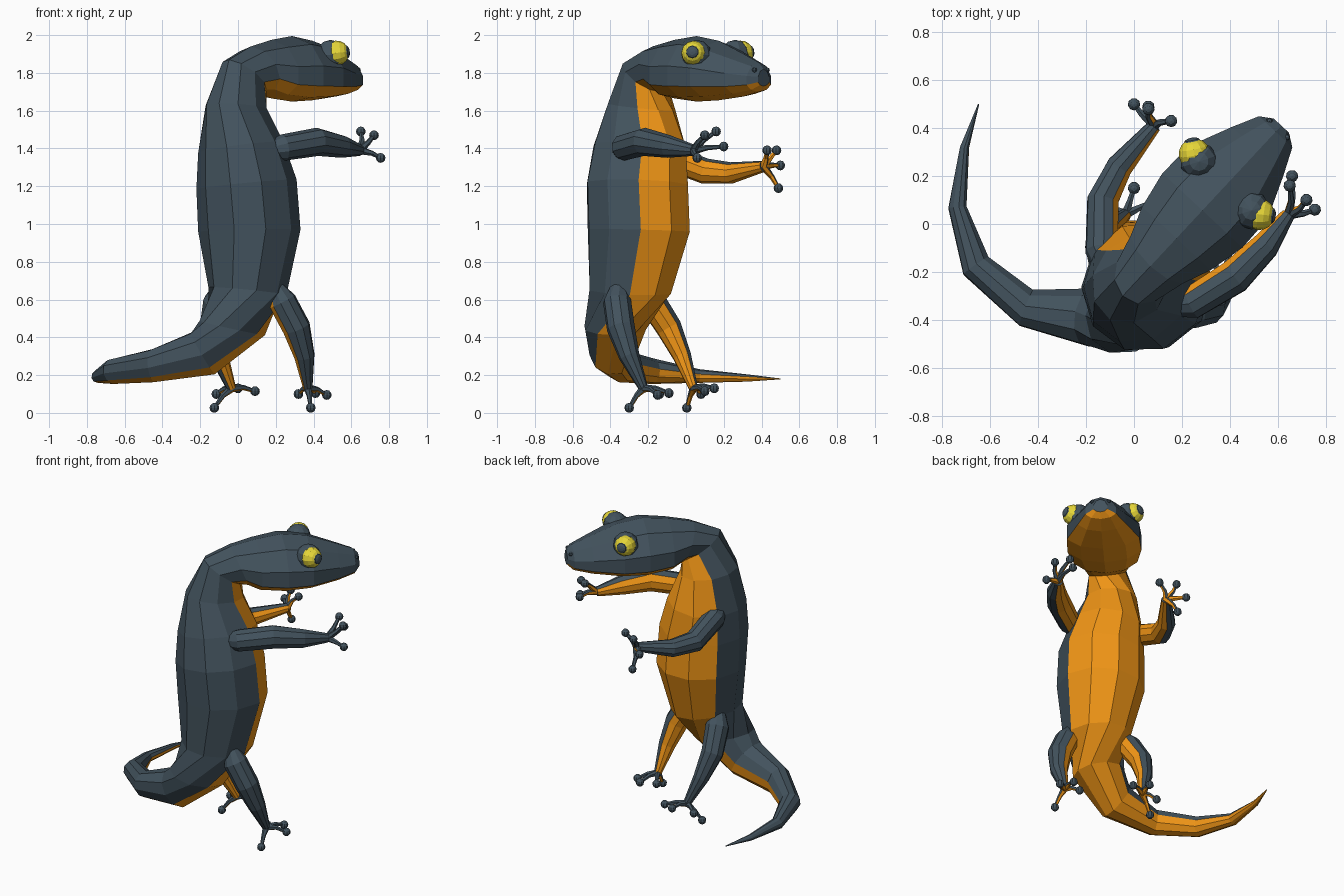
import bpy, bmesh
from math import sin, cos, pi
from mathutils import Vector as V

if "Cube" in bpy.data.objects:
    bpy.data.objects.remove(bpy.data.objects["Cube"])


def material(name, rgb):
    m = bpy.data.materials.new(name)
    m.diffuse_color = (*rgb, 1)
    m.use_nodes = True
    m.node_tree.nodes["Principled BSDF"].inputs["Base Color"].default_value = m.diffuse_color
    return m


DARK = material("slate", (0.055, 0.085, 0.11))
BELLY = material("orange", (0.87, 0.30, 0.008))
YELLOW = material("yellow", (0.80, 0.68, 0.04))


def make_object(name, bm, mats):
    bmesh.ops.recalc_face_normals(bm, faces=bm.faces)
    me = bpy.data.meshes.new(name)
    bm.to_mesh(me)
    bm.free()
    for m in mats:
        me.materials.append(m)
    ob = bpy.data.objects.new(name, me)
    bpy.context.collection.objects.link(ob)


def loft(bm, rings, n=10, belly=2):
    """rings: (centre, up axis, belly axis, side axis); belly faces get slot 1."""
    loops = []
    for c, up, down, side in rings:
        loop = []
        for i in range(n):
            a = 2 * pi * i / n
            k = cos(a)
            loop.append(bm.verts.new(c + side * sin(a) + (down * k if k > 0 else up * -k)))
        loops.append(loop)
    for a, b in zip(loops, loops[1:]):
        for i in range(n):
            j = (i + 1) % n
            f = bm.faces.new((a[i], a[j], b[j], b[i]))
            f.material_index = int(i < belly or i >= n - belly)
    for loop in (loops[0], loops[-1]):
        bm.faces.new(loop)


def tube(bm, pts, radii, toward, n=10):
    """Tapered tube whose orange side faces the given direction."""
    pts, rings = [V(p) for p in pts], []
    for i, p in enumerate(pts):
        t = (pts[min(i + 1, len(pts) - 1)] - pts[max(i - 1, 0)]).normalized()
        d = V(toward)
        d = (d - t * d.dot(t)).normalized() * radii[i]
        rings.append((p, -d, d, t.cross(d)))
    loft(bm, rings, n, 2 if n > 6 else 1)


def ball(name, centre, r, mat, axis=(0, 0, 1), flat=1.0, seg=10):
    bm = bmesh.new()
    bmesh.ops.create_uvsphere(bm, u_segments=seg, v_segments=seg * 2 // 3, radius=r)
    q = V(axis).to_track_quat('Z', 'Y')
    for v in bm.verts:
        v.co = q @ V((v.co.x, v.co.y, v.co.z * flat)) + V(centre)
    make_object(name, bm, [mat])


# Head frame: s along the snout, l to the animal's right
AHEAD, RIGHT = V((.68, .73, 0)), V((.73, -.68, 0))


def head(s, z, l=0):
    return V((0, -.25, z)) + AHEAD * s + RIGHT * l


# Head, torso and tail: (back point, belly point, half width, centre fraction)
spine = [(head(s, zt), head(s, zb), w, .66) for s, zt, zb, w in [
    (.905, 1.82, 1.73, .045), (.87, 1.855, 1.70, .10), (.76, 1.90, 1.675, .155),
    (.58, 1.97, 1.655, .235), (.42, 1.995, 1.648, .24), (.26, 1.975, 1.665, .205)]]
spine += [
    (head(.10, 1.94), head(.20, 1.69), .155, .55),
    (head(-.07, 1.87), head(.17, 1.70), .12, .5),
    (V((-.10, -.40, 1.64)), V((.08, -.07, 1.60)), .16, .5),
    (V((-.06, -.49, 1.41)), V((.09, 0, 1.40)), .225, .5),
    (V((-.04, -.525, 1.21)), V((.13, .01, 1.21)), .265, .5),
    (V((-.02, -.52, .97)), V((.14, .02, .96)), .27, .5),
    (V((-.03, -.51, .66)), V((.13, -.08, .63)), .205, .5),
    (V((-.18, -.48, .48)), V((.12, -.27, .42)), .16, .5),
    (V((-.25, -.44, .42)), V((-.12, -.34, .21)), .12, .5),
    (V((-.47, -.39, .33)), V((-.43, -.31, .17)), .08, .5),
    (V((-.69, -.19, .28)), V((-.63, -.16, .16)), .065, .5),
    (V((-.755, .07, .225)), V((-.72, .07, .165)), .04, .5),
    (V((-.72, .32, .20)), V((-.695, .32, .17)), .02, .5),
    (V((-.65, .50, .182)), V((-.648, .50, .178)), .003, .5)]
mid = [b.lerp(f, c) for b, f, w, c in spine]
rings = []
for i, (b, f, w, c) in enumerate(spine):
    t = mid[min(i + 1, len(mid) - 1)] - mid[max(i - 1, 0)]
    rings.append((mid[i], b - mid[i], f - mid[i], t.cross(f - b).normalized() * w))
bm = bmesh.new()
loft(bm, rings)
make_object("body", bm, [DARK, BELLY])

# Limbs: path, radii, orange side, toe tips
limbs = {
    "right_arm": ([(.17, -.34, 1.39), (.24, -.33, 1.405), (.42, -.22, 1.435), (.55, -.09, 1.41), (.645, .04, 1.39)],
                  (.05, .07, .075, .06, .03), (-.8, .45, -.35),
                  [(.65, .16, 1.49), (.72, .10, 1.47), (.755, .06, 1.35), (.66, .20, 1.41)]),
    "left_arm": ([(-.10, -.21, 1.40), (-.135, -.11, 1.36), (-.13, .10, 1.28), (-.06, .24, 1.27), (.085, .41, 1.305)],
                 (.05, .07, .068, .057, .03), (.85, -.3, -.3),
                 [(0, .50, 1.31), (.06, .49, 1.19), (.06, .48, 1.39), (.155, .43, 1.39)]),
    "right_leg": ([(.20, -.36, .66), (.235, -.365, .59), (.31, -.345, .45), (.352, -.30, .30), (.37, -.225, .13)],
                  (.045, .075, .075, .055, .025), (-.9, .4, 0),
                  [(.385, -.30, .027), (.47, -.15, .095), (.41, -.09, .105), (.32, -.14, .10)]),
    "left_leg": ([(-.09, -.22, .66), (-.11, -.18, .59), (-.135, -.09, .45), (-.10, -.02, .30), (-.035, .04, .13)],
                 (.045, .075, .07, .05, .025), (.85, -.5, -.1),
                 [(-.125, .005, .027), (-.115, .08, .10), (0, .15, .13), (.09, .10, .115)]),
}
for name, (path, radii, toward, tips) in limbs.items():
    bm = bmesh.new()
    tube(bm, path, radii, toward)
    wrist = V(path[-1])
    for tip in tips:
        palm = -V(toward) if "arm" in name else V((0, 0, 1))
        bend = wrist.lerp(V(tip), .5) + palm.normalized() * .012
        tube(bm, [wrist, bend, tip], (.022, .014, .010), -palm, 6)
        ball(name + "_toe_pad", tip, .026, DARK, seg=9)
    make_object(name, bm, [DARK, BELLY])

# Eyes, lids, pupils and nostrils
for side, label in ((1, "right"), (-1, "left")):
    c = head(.57, 1.905, .185 * side)
    look = (RIGHT * side * .75 + AHEAD * .55 + V((0, 0, .1))).normalized()
    ball(label + "_eyelid", head(.56, 1.895, .15 * side), .08, DARK)
    ball(label + "_eye", c, .066, YELLOW, look, seg=12)
    ball(label + "_pupil", c + look * .052, .036, DARK, look, .5)
    ball(label + "_nostril", head(.885, 1.815, .05 * side), .014, DARK, seg=6)
